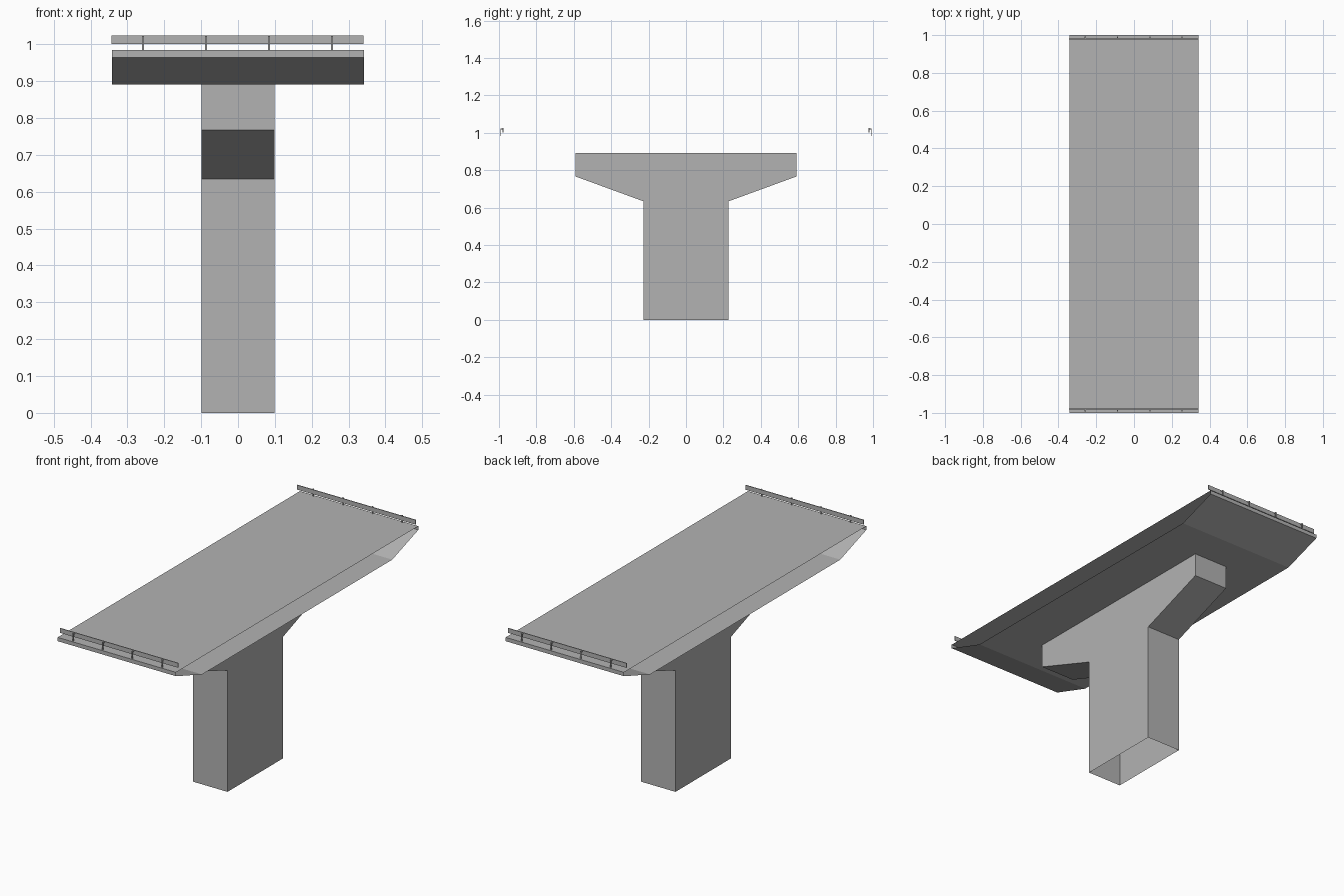
import bpy

old = bpy.data.objects.get("Cube")
if old:
    bpy.data.objects.remove(old, do_unlink=True)

# Single concrete grey
GREY = (0.45, 0.45, 0.45, 1)
concrete = bpy.data.materials.new("concrete_grey")
concrete.use_nodes = True
concrete.diffuse_color = GREY
concrete.node_tree.nodes["Principled BSDF"].inputs["Base Color"].default_value = GREY


def make(name, verts, faces):
    mesh = bpy.data.meshes.new(name)
    mesh.from_pydata(verts, [], faces)
    mesh.materials.append(concrete)
    obj = bpy.data.objects.new(name, mesh)
    bpy.context.collection.objects.link(obj)
    return obj


def extrude(name, profile, half, capped, skip=()):
    """Sweep a closed (y, z) profile along x, leaving out the skipped strips."""
    n = len(profile)
    verts = [(x, y, z) for x in (-half, half) for y, z in profile]
    faces = [(i, i + n, (i + 1) % n + n, (i + 1) % n)
             for i in range(n) if i not in skip]
    if capped:
        faces += [tuple(range(n)), tuple(reversed(range(n, 2 * n)))]
    return make(name, verts, faces)


def mirrored(half_profile):
    """Complete a right-hand (y, z) outline, bottom to top, with its mirror image."""
    return half_profile + [(-y, z) for y, z in reversed(half_profile)]


def box(name, centre, size):
    verts = [tuple(c + s * k / 2 for c, s, k in zip(centre, size, (i, j, l)))
             for i in (-1, 1) for j in (-1, 1) for l in (-1, 1)]
    faces = [(0, 1, 3, 2), (4, 6, 7, 5), (0, 4, 5, 1),
             (2, 3, 7, 6), (0, 2, 6, 4), (1, 5, 7, 3)]
    return make(name, verts, faces)


# Hammerhead pier: hollow, open at its foot and under the deck
pier = mirrored([(0.228, 0), (0.228, 0.634), (0.592, 0.767), (0.592, 0.891)])
extrude("pier", pier, 0.099, True, skip=(3, 7))

# Deck: hollow box girder section with open ends
deck = mirrored([(0.785, 0.891), (1.0, 0.964), (1.0, 0.984)])
extrude("deck", deck, 0.342, False)

# Guard rails along both deck edges, on posts with short arms
for side, label in ((-1, "front"), (1, "back")):
    box(f"{label}_rail", (-0.001, side * 0.979, 1.0125), (0.684, 0.004, 0.024))
    for i in range(4):
        x = -0.258 + i * 0.171
        box(f"{label}_post_{i + 1}", (x, side * 0.991, 1.003), (0.006, 0.004, 0.038))
        box(f"{label}_arm_{i + 1}", (x, side * 0.985, 1.02), (0.006, 0.012, 0.004))
